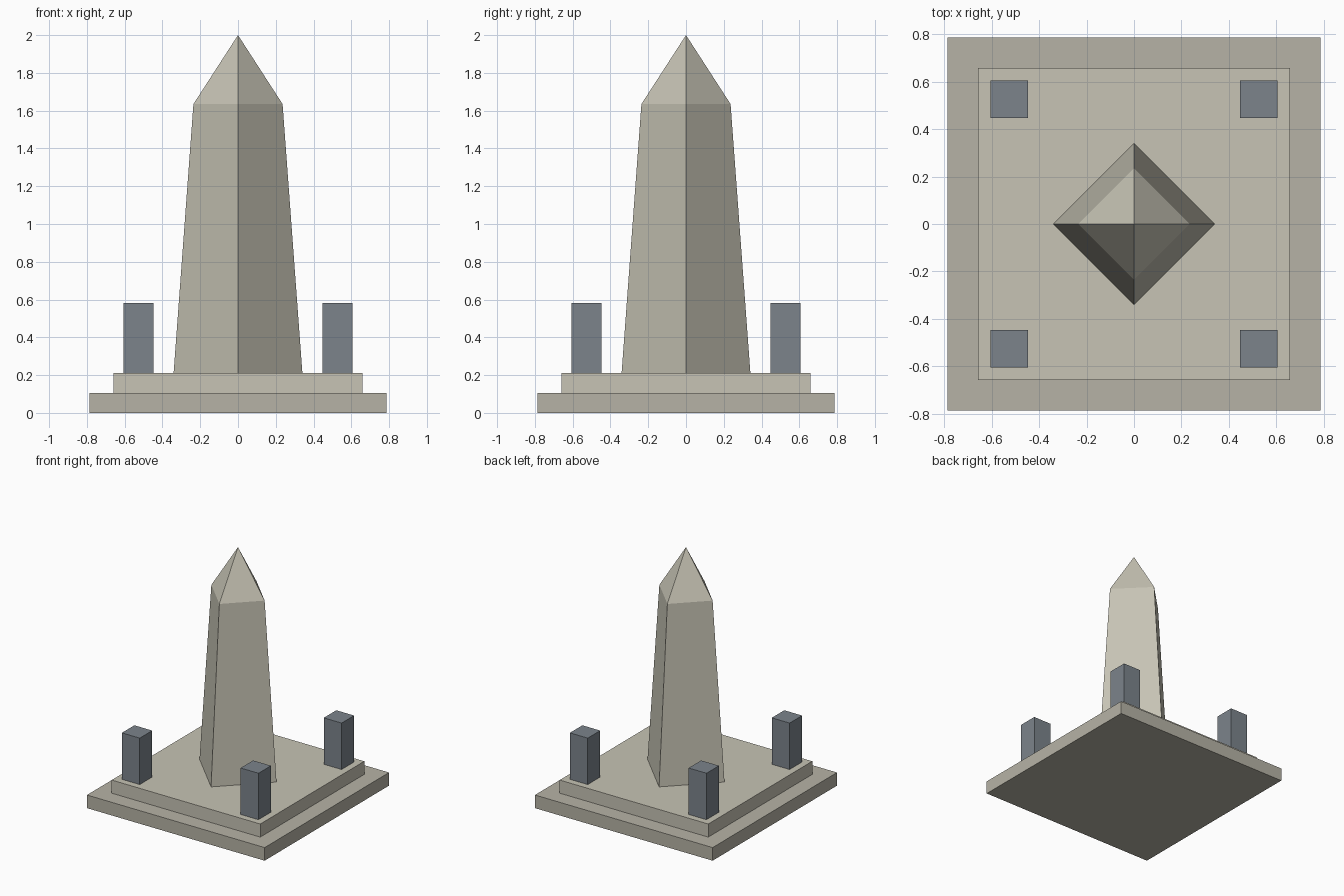
import bpy

if "Cube" in bpy.data.objects:
    bpy.data.objects.remove(bpy.data.objects["Cube"])


def material(name, rgb):
    m = bpy.data.materials.new(name)
    m.diffuse_color = (*rgb, 1.0)
    m.use_nodes = True
    m.node_tree.nodes["Principled BSDF"].inputs["Base Color"].default_value = m.diffuse_color
    return m


pale_stone = material("pale_stone", (0.57, 0.55, 0.46))
dark_stone = material("dark_stone", (0.47, 0.45, 0.38))
slate = material("slate", (0.20, 0.23, 0.26))


def finish(name, mat):
    ob = bpy.context.object
    ob.name = name
    ob.data.materials.append(mat)
    return ob


def box(name, x, y, half, z0, z1, mat):
    bpy.ops.mesh.primitive_cube_add(size=1, location=(x, y, (z0 + z1) / 2))
    bpy.context.object.scale = (2 * half, 2 * half, z1 - z0)
    bpy.ops.object.transform_apply(location=False, rotation=False, scale=True)
    return finish(name, mat)


def four_sided(name, r0, r1, z0, z1, mat):
    # four-sided cone with its corners on the x and y axes
    bpy.ops.mesh.primitive_cone_add(vertices=4, radius1=r0, radius2=r1,
                                    depth=z1 - z0, location=(0, 0, (z0 + z1) / 2))
    return finish(name, mat)


# stepped plinth
box("lower_step", 0, 0, 0.787, 0, 0.105, dark_stone)
box("upper_step", 0, 0, 0.658, 0.105, 0.21, pale_stone)

# obelisk: tapered shaft and pointed cap
four_sided("shaft", 0.341, 0.236, 0.21, 1.635, pale_stone)
four_sided("pointed_cap", 0.236, 0, 1.635, 2.0, pale_stone)

# corner posts
for sx, x_name in ((-1, "left"), (1, "right")):
    for sy, y_name in ((-1, "front"), (1, "back")):
        box(f"post_{y_name}_{x_name}", sx * 0.526, sy * 0.526, 0.079,
            0.21, 0.582, slate)
